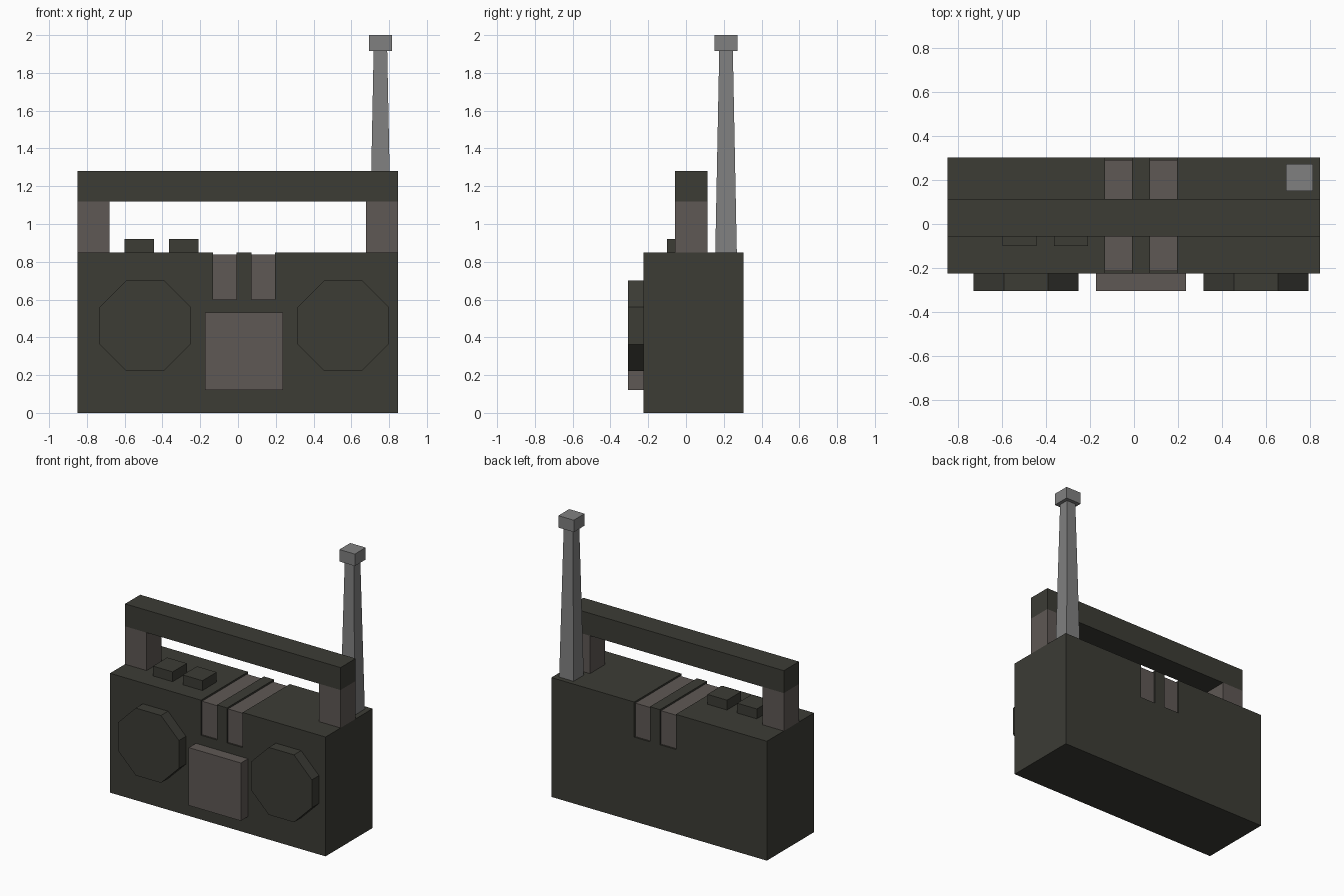
import bpy, bmesh, math
from mathutils import Matrix

if "Cube" in bpy.data.objects:
    bpy.data.objects.remove(bpy.data.objects["Cube"])


def material(name, rgb):
    m = bpy.data.materials.new(name)
    m.diffuse_color = (*rgb, 1)
    m.use_nodes = True
    m.node_tree.nodes["Principled BSDF"].inputs["Base Color"].default_value = m.diffuse_color
    return m


DARK = material("dark olive", (0.045, 0.045, 0.036))
BROWN = material("warm brown grey", (0.114, 0.098, 0.090))
GREY = material("metal grey", (0.216, 0.216, 0.216))


def finish(name, bm, *mats):
    bmesh.ops.recalc_face_normals(bm, faces=bm.faces[:])
    mesh = bpy.data.meshes.new(name)
    bm.to_mesh(mesh)
    bm.free()
    for m in mats:
        mesh.materials.append(m)
    ob = bpy.data.objects.new(name, mesh)
    bpy.context.collection.objects.link(ob)
    return ob


def box_bm(x, y, z):
    bm = bmesh.new()
    bmesh.ops.create_cube(bm, size=1)
    for v in bm.verts:
        v.co = [r[0] if c < 0 else r[1] for c, r in zip(v.co, (x, y, z))]
    return bm


def box(name, x, y, z, mat):
    return finish(name, box_bm(x, y, z), mat)


def prism(name, sides, r1, r2, depth, matrix, mat):
    # regular prism with flats facing the axes; r1, r2 are flat-to-centre radii
    bm = bmesh.new()
    k = 1 / math.cos(math.pi / sides)
    bmesh.ops.create_cone(bm, cap_ends=True, segments=sides, radius1=r1 * k,
                          radius2=r2 * k, depth=depth)
    bm.verts.ensure_lookup_table()
    first = bm.verts[0].co
    turn = math.pi / sides - math.atan2(first.y, first.x)
    bm.transform(matrix @ Matrix.Rotation(turn, 4, 'Z'))
    return finish(name, bm, mat)


# Body with two shallow brown grooves wrapping front, top and back
Y0, Y1, TOP, GROOVE = -0.226, 0.304, 0.85, 0.012
SLOTS = ((-0.133, -0.008), (0.072, 0.195))
bm = box_bm((-0.85, 0.848), (Y0, Y1), (0, TOP))
cuts = [((x, 0, 0), (1, 0, 0)) for s in SLOTS for x in s] + [((0, 0, 0.6), (0, 0, 1))]
for co, no in cuts:
    bmesh.ops.bisect_plane(bm, geom=bm.verts[:] + bm.edges[:] + bm.faces[:],
                           plane_co=co, plane_no=no)
for a, b in SLOTS:
    faces = [f for f in bm.faces if a < f.calc_center_median().x < b
             and f.calc_center_median().z > 0.61]
    new = bmesh.ops.extrude_face_region(bm, geom=faces)["geom"]
    leftover = [f for f in faces if f.is_valid]
    if leftover:
        bmesh.ops.delete(bm, geom=leftover, context='FACES')
    for g in new:
        if not g.is_valid:
            continue
        if isinstance(g, bmesh.types.BMVert):
            g.co.y = min(max(g.co.y, Y0 + GROOVE), Y1 - GROOVE)
            g.co.z = min(g.co.z, TOP - GROOVE)
        elif isinstance(g, bmesh.types.BMFace):
            g.material_index = 1
finish("body", bm, DARK, BROWN)

# Carry handle
HY = (-0.057, 0.113)
box("handle_bar", (-0.85, 0.848), HY, (1.12, 1.28), DARK)
box("handle_post_left", (-0.85, -0.68), HY, (TOP, 1.12), BROWN)
box("handle_post_right", (0.678, 0.848), HY, (TOP, 1.12), BROWN)

# Top buttons
for name, x in (("button_left", -0.6), ("button_right", -0.365)):
    box(name, (x, x + 0.155), (-0.1, 0.06), (TOP, 0.92), DARK)

# Octagonal speakers and front panel
for name, x in (("speaker_left", -0.492), ("speaker_right", 0.556)):
    place = Matrix.Translation((x, (Y0 - 0.306) / 2, 0.462)) @ Matrix.Rotation(math.pi / 2, 4, 'X')
    prism(name, 8, 0.24, 0.24, 0.08, place, DARK)
box("cassette_panel", (-0.174, 0.237), (-0.306, Y0), (0.12, 0.532), BROWN)

# Tapered antenna with square tip
AX, AY = 0.754, 0.212
prism("antenna_mast", 4, 0.057, 0.036, 1.066,
      Matrix.Translation((AX, AY, TOP + 0.533)), GREY)
box("antenna_tip", (AX - 0.061, AX + 0.061), (AY - 0.061, AY + 0.061), (1.915, 2.0), GREY)
